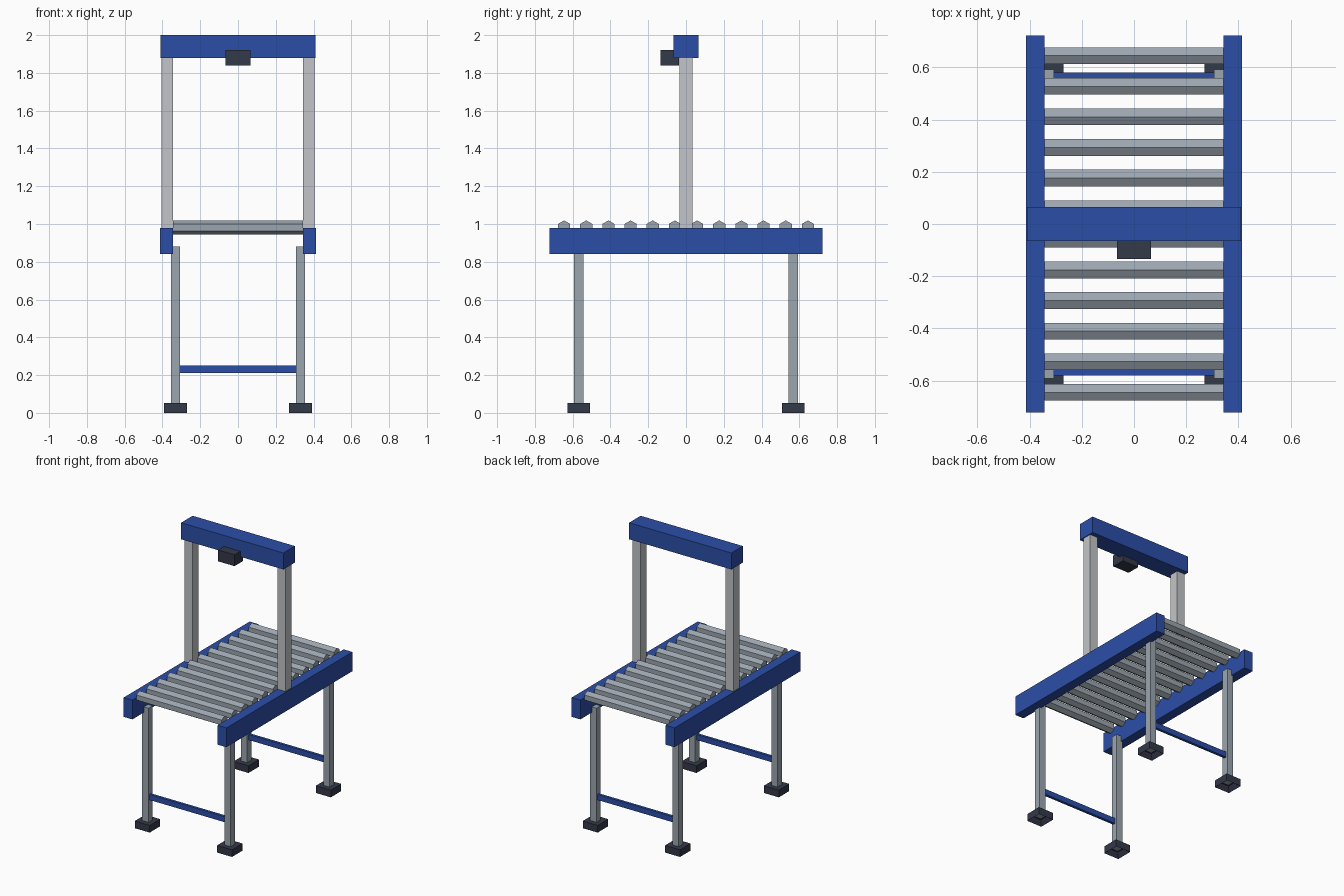
import bpy, bmesh, math
from mathutils import Matrix

old = bpy.data.objects.get("Cube")
if old:
    bpy.data.objects.remove(old, do_unlink=True)


def material(name, rgb):
    m = bpy.data.materials.new(name)
    m.use_nodes = True
    m.diffuse_color = (*rgb, 1)
    m.node_tree.nodes["Principled BSDF"].inputs["Base Color"].default_value = (*rgb, 1)
    return m


BLUE = material("blue paint", (0.024, 0.076, 0.39))
STEEL = material("grey steel", (0.33, 0.38, 0.43))
ALLOY = material("light alloy", (0.55, 0.56, 0.58))
DARK = material("dark rubber", (0.034, 0.041, 0.067))


def finish(name, bm, mat):
    mesh = bpy.data.meshes.new(name)
    bmesh.ops.recalc_face_normals(bm, faces=bm.faces)
    bm.to_mesh(mesh)
    bm.free()
    mesh.materials.append(mat)
    ob = bpy.data.objects.new(name, mesh)
    bpy.context.collection.objects.link(ob)
    return ob


def box(name, mat, x, y, z, recess=0):
    """Box between (min, max) pairs, optionally hollowed from below."""
    bm = bmesh.new()
    size = [b - a for a, b in (x, y, z)]
    mid = [(a + b) / 2 for a, b in (x, y, z)]
    bmesh.ops.create_cube(bm, size=1, matrix=Matrix.Translation(mid) @ Matrix.Diagonal((*size, 1)))
    if recess:
        bm.normal_update()
        base = min(bm.faces, key=lambda f: f.calc_center_median().z)
        bmesh.ops.inset_region(bm, faces=[base], thickness=0.03)
        bmesh.ops.translate(bm, verts=base.verts, vec=(0, 0, recess))
    return finish(name, bm, mat)


def span(center, half):
    return (center - half, center + half)


# Side rails and scanner arch posts
for side, s in (("left", 1), ("right", -1)):
    box(side + "_rail", BLUE, span(s * 0.378, 0.035), span(0, 0.723), (0.84, 0.98))
    box(side + "_post", ALLOY, span(s * 0.374, 0.031), span(0, 0.034), (0.98, 1.88))

    # Legs standing in hollow feet
    for end, e in (("front", -1), ("back", 1)):
        box(f"{end}_{side}_leg", STEEL, span(s * 0.331, 0.025), span(e * 0.567, 0.025), (0.03, 0.88))
        box(f"{end}_{side}_foot", DARK, span(s * 0.331, 0.06), span(e * 0.567, 0.06), (0, 0.052), 0.035)

# Cross braces between the legs
for end, e in (("front", -1), ("back", 1)):
    box(end + "_brace", BLUE, span(0, 0.306), span(e * 0.57, 0.01), (0.21, 0.25))

# Arch beam with sensor
box("arch_beam", BLUE, span(0, 0.411), span(0, 0.066), (1.88, 2.0))
box("sensor", DARK, span(0, 0.066), (-0.134, -0.036), (1.838, 1.92))

# Six-sided rollers
COUNT = 12
for i in range(COUNT):
    y = (i - (COUNT - 1) / 2) * 0.1173
    bm = bmesh.new()
    place = (Matrix.Translation((0, y, 0.982)) @ Matrix.Rotation(math.pi / 2, 4, "Y")
             @ Matrix.Rotation(math.pi / 2, 4, "Z"))
    bmesh.ops.create_cone(bm, cap_ends=True, segments=6, radius1=0.037, radius2=0.037,
                          depth=0.686, matrix=place)
    finish(f"roller_{i + 1}", bm, STEEL)
